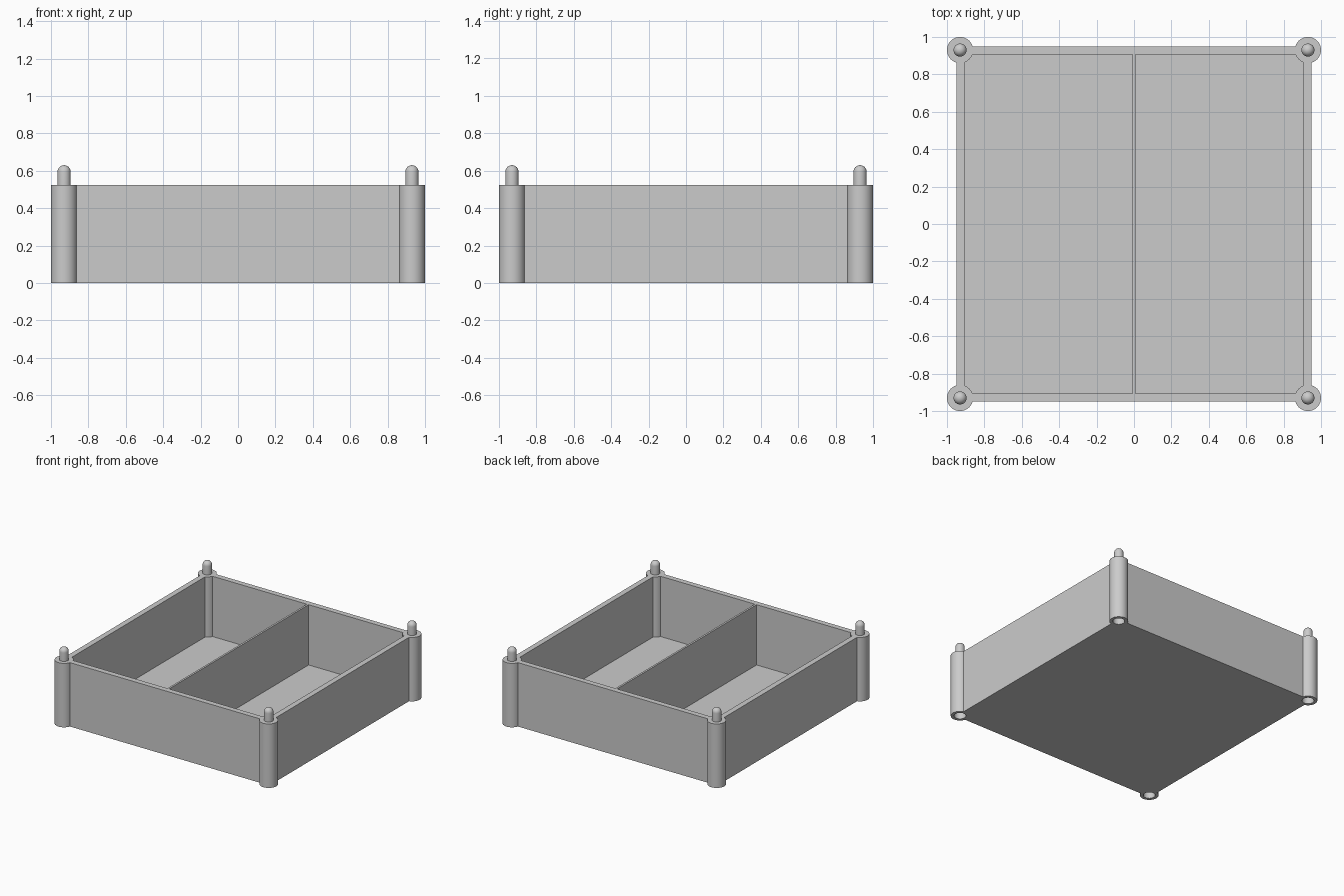
import bpy, bmesh, math
from mathutils import Matrix

if "Cube" in bpy.data.objects:
    bpy.data.objects.remove(bpy.data.objects["Cube"], do_unlink=True)

HEIGHT, OUTER, INNER, FLOOR = 0.525, 0.95, 0.905, 0.03
POST, DIVIDER = 0.93, 0.008
CORNERS = [(sx * POST, sy * POST) for sx in (-1, 1) for sy in (-1, 1)]

grey = bpy.data.materials.new("plain grey")
grey.use_nodes = True
colour = (0.6, 0.6, 0.6, 1)
grey.diffuse_color = colour
grey.node_tree.nodes["Principled BSDF"].inputs["Base Color"].default_value = colour


def make(name, bm):
    mesh = bpy.data.meshes.new(name)
    bmesh.ops.recalc_face_normals(bm, faces=bm.faces)
    bm.to_mesh(mesh)
    bm.free()
    mesh.materials.append(grey)
    obj = bpy.data.objects.new(name, mesh)
    bpy.context.collection.objects.link(obj)
    return obj


def add_box(bm, x0, x1, y0, y1, z0, z1):
    place = Matrix.Translation(((x0 + x1) / 2, (y0 + y1) / 2, (z0 + z1) / 2))
    size = Matrix.Diagonal((x1 - x0, y1 - y0, z1 - z0, 1))
    bmesh.ops.create_cube(bm, size=1, matrix=place @ size)


def add_cylinder(bm, x, y, radius, z0, z1):
    bmesh.ops.create_cone(bm, cap_ends=True, segments=48, radius1=radius, radius2=radius,
                          depth=z1 - z0, matrix=Matrix.Translation((x, y, (z0 + z1) / 2)))


def corner_cylinders(name, radius, z0, z1):
    bm = bmesh.new()
    for x, y in CORNERS:
        add_cylinder(bm, x, y, radius, z0, z1)
    return make(name, bm)


def combine(target, tool, operation):
    """Apply a boolean and remove the helper."""
    mod = target.modifiers.new(operation, "BOOLEAN")
    mod.operation, mod.object, mod.solver = operation, tool, "EXACT"
    bpy.context.view_layer.objects.active = target
    bpy.ops.object.modifier_apply(modifier=mod.name)
    bpy.data.objects.remove(tool, do_unlink=True)


def smooth(obj):
    bpy.ops.object.select_all(action="DESELECT")
    obj.select_set(True)
    bpy.context.view_layer.objects.active = obj
    bpy.ops.object.shade_smooth_by_angle(angle=math.radians(30))


# Tray body with two compartments and a thin divider
bm = bmesh.new()
add_box(bm, -OUTER, OUTER, -OUTER, OUTER, 0, HEIGHT)
tray = make("tray", bm)
bm = bmesh.new()
add_box(bm, -INNER, -DIVIDER, -INNER, INNER, FLOOR, 1)
add_box(bm, DIVIDER, INNER, -INNER, INNER, FLOOR, 1)
combine(tray, make("compartment_cutter", bm), "DIFFERENCE")

# Round corner posts with stacking sockets underneath
combine(tray, corner_cylinders("corner_posts", 0.07, 0, HEIGHT), "UNION")
combine(tray, corner_cylinders("socket_cutter", 0.045, -0.1, 0.12), "DIFFERENCE")
smooth(tray)

# Round-topped stacking pegs: a lathed profile on each post
RADIUS, TOP = 0.035, 0.63
for i, (x, y) in enumerate(CORNERS):
    bm = bmesh.new()
    arc = [math.pi / 2 * k / 8 for k in range(9)]
    profile = [(RADIUS, HEIGHT - 0.01)]
    profile += [(RADIUS * math.cos(a), TOP - RADIUS + RADIUS * math.sin(a)) for a in arc]
    verts = [bm.verts.new((r, 0, z)) for r, z in profile]
    edges = [bm.edges.new(pair) for pair in zip(verts, verts[1:])]
    bmesh.ops.spin(bm, geom=verts + edges, cent=(0, 0, 0), axis=(0, 0, 1),
                   angle=math.tau, steps=32)
    bmesh.ops.remove_doubles(bm, verts=bm.verts, dist=0.0001)
    bmesh.ops.translate(bm, verts=bm.verts, vec=(x, y, 0))
    smooth(make(f"peg_{i + 1}", bm))
